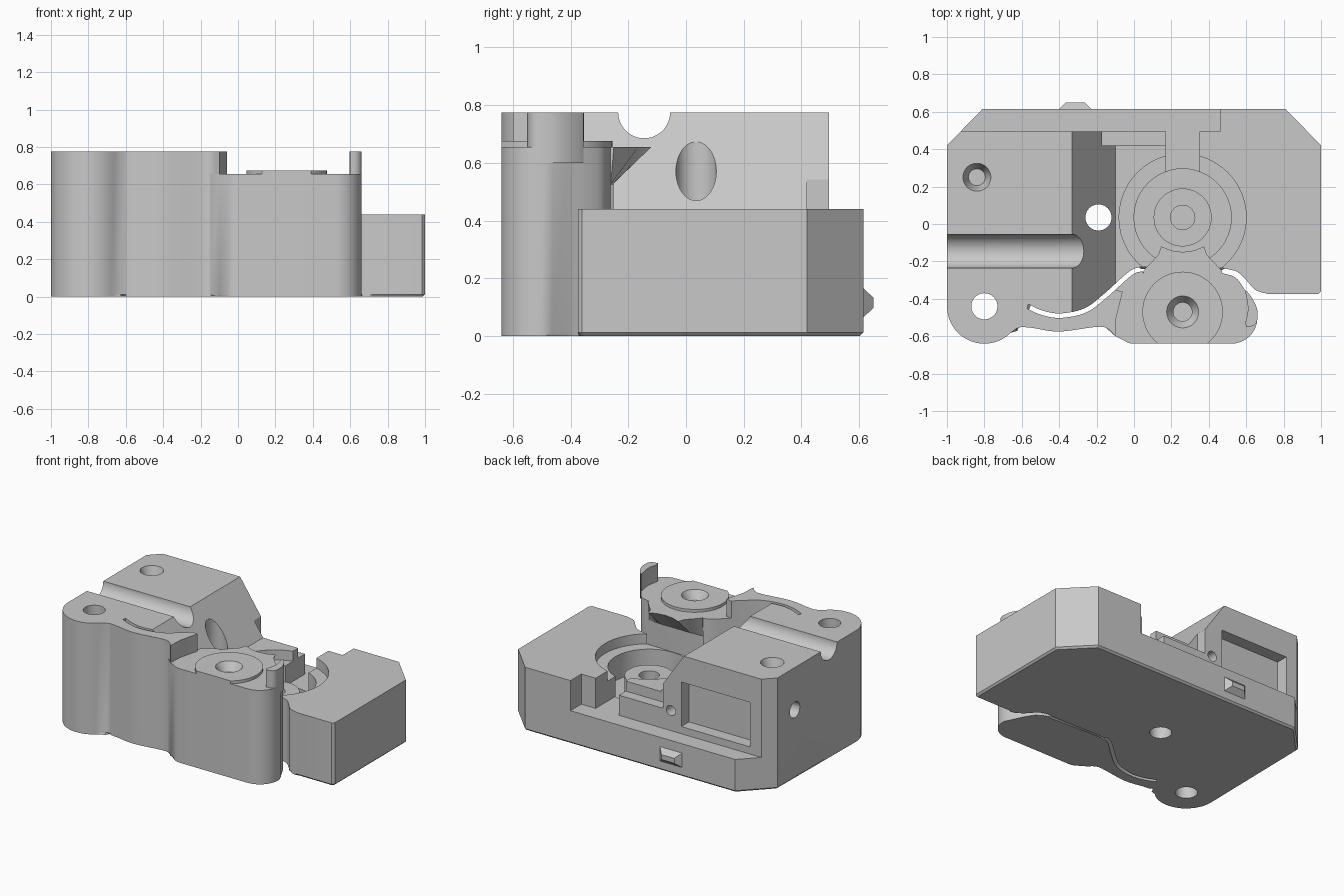
import bpy, bmesh, math
from mathutils import Vector

if "Cube" in bpy.data.objects:
    bpy.data.objects.remove(bpy.data.objects["Cube"])

GREY = (0.58, 0.58, 0.58, 1)
grey = bpy.data.materials.new("light grey plastic")
grey.use_nodes = True
grey.diffuse_color = GREY
grey.node_tree.nodes["Principled BSDF"].inputs["Base Color"].default_value = GREY
TOP, DECK, LEDGE, LEVER = 0.775, 0.44, 0.23, 0.655


def finish(name, bm):
    bmesh.ops.recalc_face_normals(bm, faces=bm.faces)
    mesh = bpy.data.meshes.new(name)
    bm.to_mesh(mesh)
    bm.free()
    mesh.materials.append(grey)
    obj = bpy.data.objects.new(name, mesh)
    bpy.context.collection.objects.link(obj)
    return obj


def prism(name, pts, z0, z1, chamfer=0, edit=None):
    """Vertical prism over an outline, with an optional chamfer round its foot."""
    bm = bmesh.new()
    low = [bm.verts.new((x, y, z0)) for x, y in pts]
    high = [bm.verts.new((x, y, z1)) for x, y in pts]
    n = len(pts)
    foot = bm.faces.new(low[::-1])
    bm.faces.new(high)
    for i in range(n):
        j = (i + 1) % n
        bm.faces.new((low[i], low[j], high[j], high[i]))
    if edit:
        edit(low)
    if chamfer:
        bmesh.ops.bevel(bm, geom=list(foot.edges), offset=chamfer, segments=1,
                        affect='EDGES', clamp_overlap=True)
    return finish(name, bm)


def box(x0, x1, y0, y1, z0, z1, name="cutter"):
    return prism(name, [(x0, y0), (x1, y0), (x1, y1), (x0, y1)], z0, z1)


def cyl(start, end, r0, r1=None, name="cutter", n=48):
    """Cylinder or cone between two points."""
    a, b = Vector(start), Vector(end)
    bm = bmesh.new()
    bmesh.ops.create_cone(bm, cap_ends=True, segments=n, radius1=r0,
                          radius2=r0 if r1 is None else r1, depth=(b - a).length)
    turn = (b - a).to_track_quat('Z', 'Y').to_matrix().to_4x4()
    turn.translation = (a + b) / 2
    bm.transform(turn)
    return finish(name, bm)


def post(x, y, z0, z1, r0, r1=None, name="cutter"):
    return cyl((x, y, z0), (x, y, z1), r0, r1, name)


def cut(obj, *cutters):
    for c in cutters:
        c.hide_render = True
        mod = obj.modifiers.new("cut", 'BOOLEAN')
        mod.operation, mod.solver, mod.object = 'DIFFERENCE', 'EXACT', c
        bpy.context.view_layer.objects.active = obj
        bpy.ops.object.modifier_apply(modifier=mod.name)
        bpy.data.objects.remove(c)


def arc(cx, cy, r, a0, a1, n=16):
    return [(cx + r * math.cos(math.radians(a0 + (a1 - a0) * i / n)),
             cy + r * math.sin(math.radians(a0 + (a1 - a0) * i / n))) for i in range(n + 1)]


def smooth(pts, steps=6):
    """Catmull-Rom curve through a few points."""
    p = [Vector(q) for q in pts]
    p = [2 * p[0] - p[1]] + p + [2 * p[-1] - p[-2]]
    out = []
    for a, b, c, d in zip(p, p[1:], p[2:], p[3:]):
        for i in range(steps):
            t = i / steps
            out.append(0.5 * (2 * b + (c - a) * t + (2 * a - 5 * b + 4 * c - d) * t * t
                              + (3 * b - a - 3 * c + d) * t ** 3))
    return [tuple(v) for v in out + [p[-2]]]


def offset(pts, d):
    out = []
    for i, q in enumerate(pts):
        t = Vector(pts[min(i + 1, len(pts) - 1)]) - Vector(pts[max(i - 1, 0)])
        t.normalize()
        out.append((q[0] - t.y * d, q[1] + t.x * d))
    return out


# Flexure slit and the wavy front edge of the arm
slit = smooth([(-.57, -.44), (-.49, -.475), (-.39, -.49), (-.26, -.462),
               (-.155, -.385), (-.02, -.265), (.04, -.24)])
upper, lower = offset(slit, .012), offset(slit, -.012)
wave = smooth([(-.6, -.55), (-.54, -.556), (-.4, -.575), (-.2, -.55), (-.14, -.56), (-.1, -.6)])

# Main body
outline = ([(-.81, .615), (-1, .42)] + arc(-.8, -.44, .2, 180, 315) + [(-.63, -.56), (-.6, -.55)]
           + upper + smooth([(.47, -.235), (.55, -.255), (.6, -.3), (.65, -.353), (.72, -.375)], 5)
           + [(.985, -.375), (1, -.36), (1, .42), (.81, .615)])
body = prism("main_body", outline, 0, TOP, .013)


def lean(low):
    # foot of the ramp reaches further right than its crest
    for v in low:
        if v.co.x < 0:
            v.co.x = -.1


ramp = prism("cutter", [(-.4163, -1), (1.2, -1), (1.2, 1), (-.4163, 1)], DECK, .9, edit=lean)
cut(body, ramp,
    box(-1.1, .46, .495, .8, LEDGE, 1),
    box(-.17, .17, .42, .8, .37, 1),
    box(.17, .35, .2, .8, LEDGE, 1))

# Gear bowl with its bearing seat
cut(body, post(.26, .035, .37, 1, .34), post(.26, .035, .2, 1, .26))
seat = post(.26, .035, .15, .31, .155, name="bearing_seat")
cut(seat, post(.26, .035, .2, .5, .065))

# Screw channel along the top, and its wide head pocket
cut(body, cyl((-1.1, -.145, TOP), (0, -.145, TOP), .09),
    cyl((-1.1, -.14, TOP), (-.8, -.14, TOP), .175))

# Vertical holes: two through, two countersunk
for x, y in ((-.19, .035), (-.8, -.44)):
    cut(body, post(x, y, -.1, 1, .07), post(x, y, -.1, .03, .1))
for x, y, z in ((-.84, .25, TOP), (.57, .415, DECK)):
    cut(body, post(x, y, z - .09, z + .001, .045, .075), post(x, y, z - .2, z, .025))

# Hole in the side wall
cut(body, cyl((-1.1, .23, .48), (-.9, .23, .48), .055))

# Rear pocket with its small bores
cut(body, box(-.84, -.31, .41, .6, .28, .59))
for x, z, r in ((-.64, .43, .05), (-.8, .53, .045), (-.8, .43, .045), (-.8, .33, .045),
                (-.23, .37, .035)):
    cut(body, cyl((x, .3, z), (x, .7, z), r, n=24))

# Rear latch tab
bm = bmesh.new()
rings = [[bm.verts.new((-.315 + sx * w, y, .115 + sz * h))
          for sx, sz in ((-1, -1), (1, -1), (1, 1), (-1, 1))]
         for y, w, h in ((.6, .085, .05), (.615, .085, .05), (.65, .05, .017))]
for a, b in zip(rings, rings[1:]):
    for i in range(4):
        bm.faces.new((a[i], a[(i + 1) % 4], b[(i + 1) % 4], b[i]))
bm.faces.new(rings[0])
bm.faces.new(rings[-1])
finish("latch_tab", bm)

# Flexible arm in front of the slit
inner = [p for p in lower if p[0] < -.08]
arm = prism("flexible_arm", [(-.62, -.52)] + wave + [(-.095, -.5), (-.075, -.42), (-.06, -.36)]
            + inner[::-1] + [(-.6, -.45)], 0, TOP, .013)

# Idler lever block
near = [p for p in lower if p[0] > -.14]
lever = prism("idler_lever", [(-.15, -.555), (-.1, -.6)] + arc(0, -.55, .09, 235, 270, 5)
              + arc(.52, -.5, .14, 270, 375, 12)
              + smooth([(.62, -.405), (.585, -.34), (.54, -.285), (.47, -.262)], 4)
              + [(.05, -.262)] + near[::-1], 0, LEVER, .013)


# Overhanging lip with two tips and a sloped underside
def tuck(low):
    for v in low:
        v.co.y = min(v.co.y, -.262 + (v.co.y + .27) * .05)


tips = [(.47, -.25), (.39, -.165), (.375, -.12), (.32, -.142), (.26, -.15),
        (.2, -.142), (.145, -.12), (.13, -.165), (.05, -.25)]
prism("lever_lip", [(.05, -.3), (.47, -.3)] + tips, .525, LEVER, edit=tuck)

# Raised washer face and screw hole
washer = post(.26, -.47, .6, .675, .215, name="washer_face")
cut(washer, box(-.2, .8, -.9, -.64, 0, 1))
for part in (lever, washer):
    cut(part, post(.26, -.47, .62, .676, .05, .086), post(.26, -.47, .45, .65, .05))

# Upright stop at the end of the lever
prism("lever_stop", smooth([(.6, -.55), (.635, -.545), (.658, -.52), (.659, -.46), (.64, -.41),
                            (.612, -.37), (.595, -.36), (.61, -.45), (.595, -.53)], 3), .6, TOP)

# Soft shading with sharp edges kept
for obj in bpy.context.scene.objects:
    if obj.type == 'MESH':
        bpy.ops.object.select_all(action='DESELECT')
        obj.select_set(True)
        bpy.context.view_layer.objects.active = obj
        bpy.ops.object.shade_smooth_by_angle(angle=math.radians(30))
